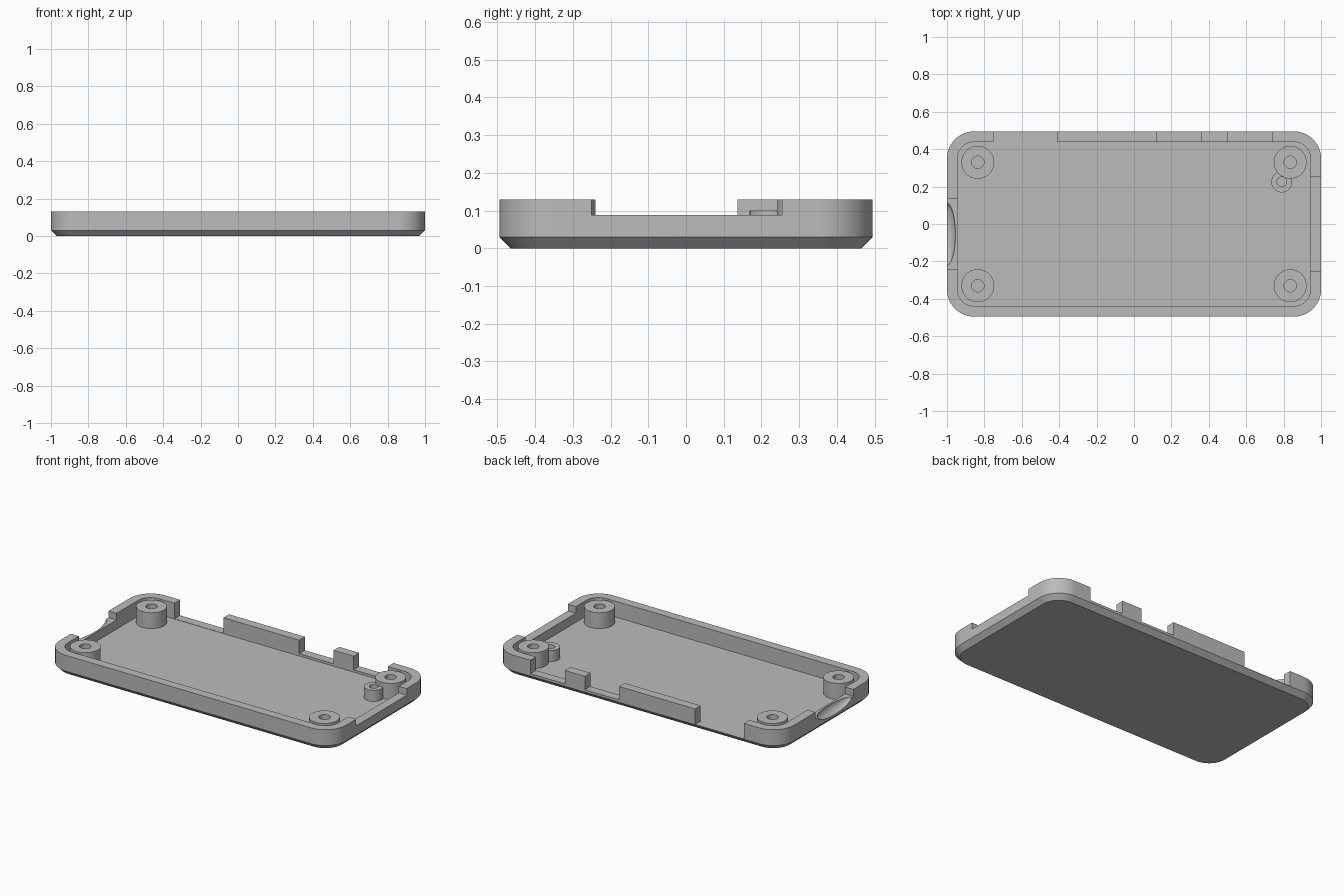
import bpy, bmesh, math
from mathutils import Vector

old = bpy.data.objects.get("Cube")
if old:
    bpy.data.objects.remove(old, do_unlink=True)

grey = bpy.data.materials.new("matte grey")
grey.use_nodes = True
colour = (0.5, 0.5, 0.5, 1)
grey.diffuse_color = colour
grey.node_tree.nodes["Principled BSDF"].inputs["Base Color"].default_value = colour

HALF_X, HALF_Y, TOP, FLOOR, WALL = 1.0, 0.495, 0.13, 0.03, 0.056


def rounded_outline(hx, hy, r, z, steps=12):
    """Rounded rectangle; a circle when both half sizes equal r."""
    pts = []
    for q, (sx, sy) in enumerate([(1, 1), (-1, 1), (-1, -1), (1, -1)]):
        for i in range(steps + 1):
            a = math.pi / 2 * (q + i / steps)
            p = Vector((sx * (hx - r) + r * math.cos(a),
                        sy * (hy - r) + r * math.sin(a), z))
            pts.append(p)
    return pts


def loft(name, outlines, location=(0, 0, 0)):
    """Skin successive outlines and cap both ends."""
    bm = bmesh.new()
    rings = [[bm.verts.new(p) for p in o] for o in outlines]
    for a, b in zip(rings, rings[1:]):
        for i in range(len(a)):
            j = (i + 1) % len(a)
            bm.faces.new((a[i], a[j], b[j], b[i]))
    bm.faces.new(rings[0][::-1])
    bm.faces.new(rings[-1])
    bmesh.ops.remove_doubles(bm, verts=bm.verts, dist=1e-5)
    bmesh.ops.recalc_face_normals(bm, faces=bm.faces)
    mesh = bpy.data.meshes.new(name)
    bm.to_mesh(mesh)
    bm.free()
    mesh.materials.append(grey)
    obj = bpy.data.objects.new(name, mesh)
    obj.location = location
    bpy.context.collection.objects.link(obj)
    return obj


def activate(obj):
    bpy.ops.object.select_all(action='DESELECT')
    obj.select_set(True)
    bpy.context.view_layer.objects.active = obj


def smooth(obj):
    activate(obj)
    bpy.ops.object.shade_smooth_by_angle(angle=math.radians(30))


def cut(target, cutter):
    cutter.hide_render = True
    mod = target.modifiers.new("cut", 'BOOLEAN')
    mod.operation, mod.solver, mod.object = 'DIFFERENCE', 'EXACT', cutter
    activate(target)
    bpy.ops.object.modifier_apply(modifier=mod.name)
    bpy.data.objects.remove(cutter, do_unlink=True)


def box_cutter(x0, x1, y0, y1, z0):
    bpy.ops.mesh.primitive_cube_add(size=1, location=((x0 + x1) / 2, (y0 + y1) / 2, z0 + 0.1))
    obj = bpy.context.object
    obj.scale = (x1 - x0, y1 - y0, 0.2)
    obj.data.materials.append(grey)
    return obj


# Tray: chamfered underside, outer wall, rim, inner wall and floor
R = 0.145
tray = loft("tray", [
    rounded_outline(HALF_X - 0.03, HALF_Y - 0.03, R - 0.03, 0),
    rounded_outline(HALF_X, HALF_Y, R, FLOOR),
    rounded_outline(HALF_X, HALF_Y, R, TOP),
    rounded_outline(HALF_X - WALL, HALF_Y - WALL, R - WALL, TOP),
    rounded_outline(HALF_X - WALL, HALF_Y - WALL, R - WALL, FLOOR)])

# Openings along the back wall: one to the floor, two with a low sill
for x0, x1, sill in [(-0.75, -0.41, 0.032), (0.12, 0.36, 0.045), (0.5, 0.74, 0.045)]:
    cut(tray, box_cutter(x0, x1, 0.42, 0.6, sill))

# Shallow notches in the two end walls
cut(tray, box_cutter(0.92, 1.1, -0.25, 0.255, 0.088))
cut(tray, box_cutter(-1.1, -0.92, -0.24, 0.137, 0.088))

# Scooped finger recess in the right end wall
bpy.ops.mesh.primitive_uv_sphere_add(segments=48, ring_count=24, radius=1,
                                     location=(-1, -0.055, 0.088))
scoop = bpy.context.object
scoop.scale = (0.045, 0.165, 0.045)
scoop.data.materials.append(grey)
cut(tray, scoop)
smooth(tray)


def hollow_post(name, x, y, radius, hole, top):
    """Round post with a blind hole down to the floor."""
    rings = [(radius, 0.02), (radius, top), (hole, top), (hole, FLOOR + 0.001)]
    smooth(loft(name, [rounded_outline(r, r, r, z) for r, z in rings], (x, y, 0)))


# Screw bosses in the corners and a small locating post
for sx, side in [(-1, "right"), (1, "left")]:
    for sy, end in [(-1, "front"), (1, "back")]:
        hollow_post(f"screw_boss_{end}_{side}", sx * 0.835, sy * 0.33, 0.088, 0.033, TOP)
hollow_post("locating_post", 0.79, 0.225, 0.056, 0.026, 0.10)
